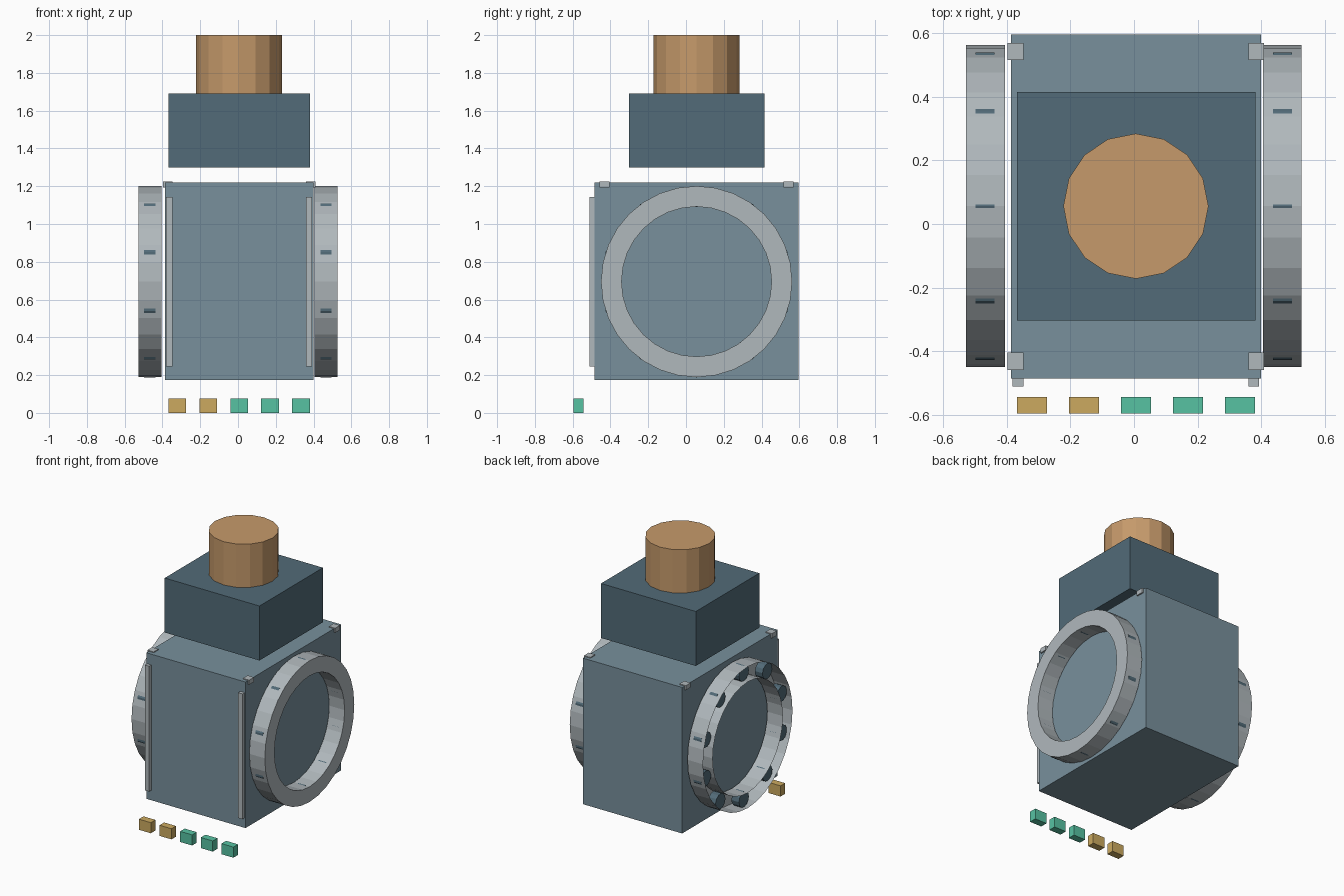
import bpy
import bmesh
from math import cos, sin, tau
from mathutils import Matrix, Vector

if "Cube" in bpy.data.objects:
    bpy.data.objects.remove(bpy.data.objects["Cube"], do_unlink=True)


def material(name, r, g, b):
    """Flat material from 0-255 screen values, stored as linear."""
    def lin(v):
        v /= 255
        return v / 12.92 if v <= 0.04045 else ((v + 0.055) / 1.055) ** 2.4
    colour = (lin(r), lin(g), lin(b), 1)
    m = bpy.data.materials.new(name)
    m.use_nodes = True
    m.diffuse_color = colour
    m.node_tree.nodes["Principled BSDF"].inputs["Base Color"].default_value = colour
    return m


BODY = material("blue grey", 120, 144, 156)
DARK = material("dark slate", 82, 107, 120)
METAL = material("light metal", 176, 184, 188)
COPPER = material("copper", 198, 154, 107)
GOLD = material("gold", 204, 170, 96)
GREEN = material("green", 87, 194, 162)


def finish(name, bm, mat):
    bmesh.ops.recalc_face_normals(bm, faces=bm.faces)
    mesh = bpy.data.meshes.new(name)
    bm.to_mesh(mesh)
    bm.free()
    mesh.materials.append(mat)
    obj = bpy.data.objects.new(name, mesh)
    bpy.context.collection.objects.link(obj)
    return obj


def box(name, low, high, mat):
    low, high = Vector(low), Vector(high)
    bm = bmesh.new()
    bmesh.ops.create_cube(bm, size=1, matrix=Matrix.Translation((low + high) / 2)
                          @ Matrix.Diagonal((*(high - low), 1)))
    return finish(name, bm, mat)


CX, CY, CZ = 0.006, 0.056, 0.695    # centre of the housing

# Housing and floating upper block
box("housing", (-0.386, -0.485, 0.175), (0.399, 0.595, 1.22), BODY)
box("upper_block", (-0.368, -0.303, 1.30), (0.382, 0.415, 1.69), DARK)

# Faceted column on top
bm = bmesh.new()
bmesh.ops.create_cone(bm, cap_ends=True, segments=16, radius1=0.228, radius2=0.228,
                      depth=0.31, matrix=Matrix.Translation((CX, CY, 1.845)))
finish("top_column", bm, COPPER)

# Side rings: hollow channels, open towards -x, holding ten rollers each
OUTER, INNER, SIDES, ROLLERS = 0.506, 0.397, 32, 10


def ring(name, x_open, x_cap):
    profile = [(x_open, OUTER), (x_cap, OUTER), (x_cap, INNER), (x_open, INNER)]
    bm = bmesh.new()
    loops = []
    for x, r in profile:
        loops.append([bm.verts.new((x, CY + r * sin(tau * i / SIDES),
                                    CZ + r * cos(tau * i / SIDES)))
                      for i in range(SIDES)])
    for a, b in zip(loops, loops[1:]):
        for i in range(SIDES):
            j = (i + 1) % SIDES
            bm.faces.new((a[i], a[j], b[j], b[i]))
    finish(name, bm, METAL)


def rollers(name, x):
    bm = bmesh.new()
    for i in range(ROLLERS):
        a = tau * i / ROLLERS
        place = (Matrix.Translation((x, CY, CZ)) @ Matrix.Rotation(a, 4, "X")
                 @ Matrix.Translation((0, 0, 0.451)) @ Matrix.Rotation(tau / 4, 4, "Y"))
        bmesh.ops.create_cone(bm, cap_ends=True, segments=12, radius1=0.056,
                              radius2=0.056, depth=0.06, matrix=place)
    finish(name, bm, DARK)


ring("right_ring", -0.528, -0.405)
ring("left_ring", 0.405, 0.527)
rollers("right_rollers", -0.468)
rollers("left_rollers", 0.466)

# Front edge strips and top corner clips, one set per side
for side, s in (("right", -1), ("left", 1)):
    x = CX + s * 0.37
    box(side + "_front_strip", (x - 0.017, -0.51, 0.246), (x + 0.017, -0.48, 1.143), METAL)
    x = CX + s * 0.378
    for end, y in (("front", -0.431), ("back", 0.542)):
        box(f"{side}_{end}_clip", (x - 0.025, y - 0.027, 1.193),
            (x + 0.025, y + 0.027, 1.226), METAL)

# Row of small blocks in front
for i in range(5):
    x = CX + (i - 2) * 0.1635
    box(f"front_block_{i + 1}", (x - 0.047, -0.595, 0), (x + 0.047, -0.543, 0.076),
        GOLD if i < 2 else GREEN)
